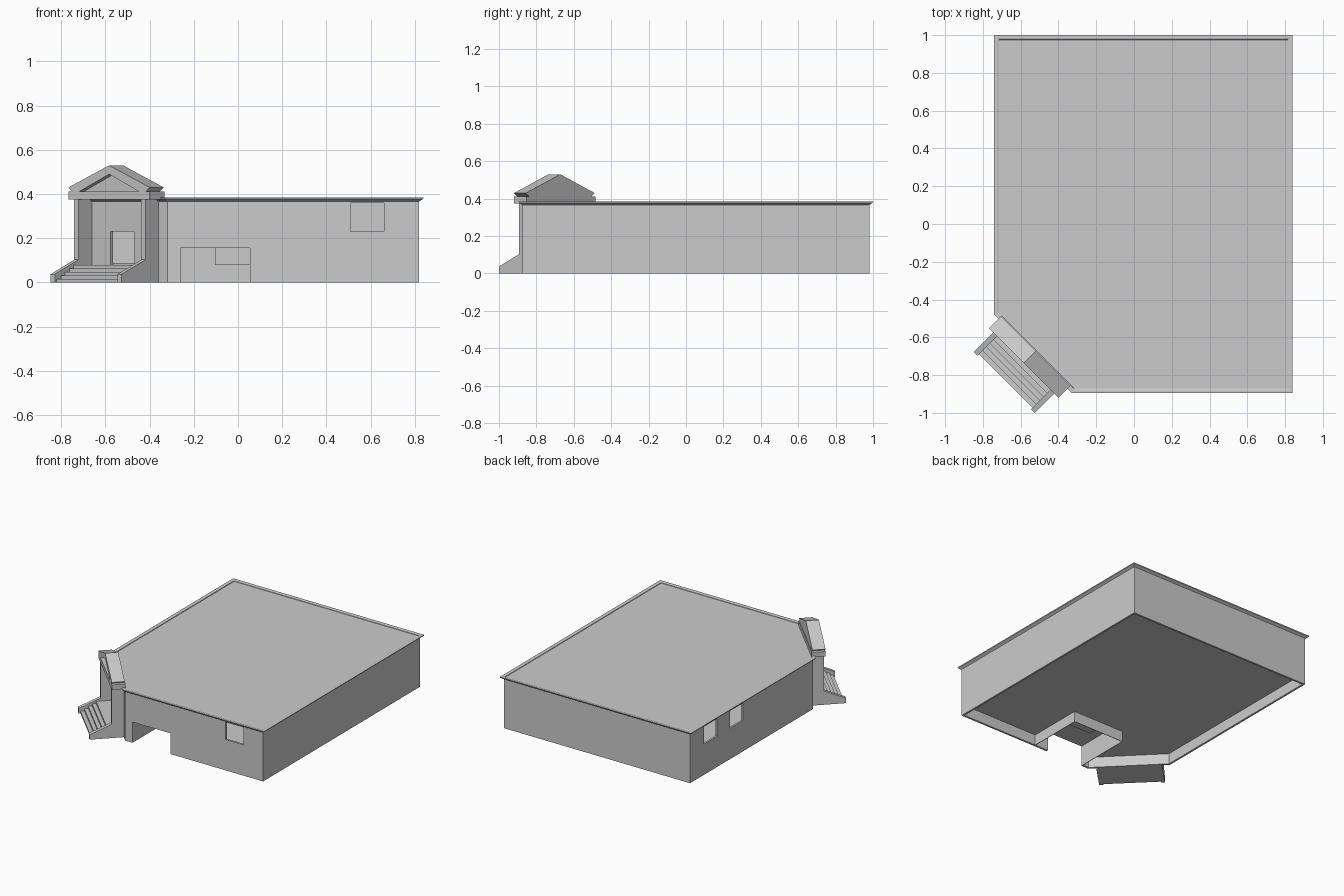
import bpy, bmesh
from mathutils import Vector, Matrix

if "Cube" in bpy.data.objects:
    bpy.data.objects.remove(bpy.data.objects["Cube"])

# building footprint (counter-clockwise, cut front-left corner)
FOOT = [(-.72, -.47), (-.32, -.875), (.82, -.875), (.82, .98), (-.72, .98)]

# entrance frame: u along the cut corner, v outward, z up
C = Vector((-.52, -.672, 0))
S = .7071
ENTRY = Matrix(((S, -S, 0, C.x), (-S, -S, 0, C.y), (0, 0, 1, 0), (0, 0, 0, 1)))


def finish(name, bm):
    bmesh.ops.recalc_face_normals(bm, faces=bm.faces[:])
    me = bpy.data.meshes.new(name)
    bm.to_mesh(me)
    bm.free()
    ob = bpy.data.objects.new(name, me)
    bpy.context.collection.objects.link(ob)
    return ob


def offset(d):
    """Footprint moved outward by d with mitred corners."""
    out, n = [], len(FOOT)
    for i in range(n):
        a, b, c = (Vector(FOOT[(i + k) % n]) for k in (-1, 0, 1))
        n1 = Vector(((b - a).y, -(b - a).x)).normalized()
        n2 = Vector(((c - b).y, -(c - b).x)).normalized()
        out.append(b + (n1 + n2) * d / (1 + n1.dot(n2)))
    return out


def ring(name, section):
    """Sweep a closed (offset, z) section around the footprint."""
    bm = bmesh.new()
    loops = [[bm.verts.new((p.x, p.y, z)) for p in offset(d)] for d, z in section]
    for i, lo in enumerate(loops):
        hi = loops[(i + 1) % len(loops)]
        for j in range(len(lo)):
            k = (j + 1) % len(lo)
            bm.faces.new((lo[j], lo[k], hi[k], hi[j]))
    return finish(name, bm)


def extrude(name, pts, vec, M=Matrix.Identity(4)):
    bm = bmesh.new()
    f = bm.faces.new([bm.verts.new(p) for p in pts])
    r = bmesh.ops.extrude_face_region(bm, geom=[f], use_keep_orig=True)
    vs = [g for g in r["geom"] if isinstance(g, bmesh.types.BMVert)]
    bmesh.ops.translate(bm, verts=vs, vec=vec)
    bmesh.ops.transform(bm, matrix=M, verts=bm.verts[:], space=Matrix.Identity(4))
    return finish(name, bm)


def box(name, x0, x1, y0, y1, z0, z1, M=Matrix.Identity(4)):
    return extrude(name, [(x0, y0, z0), (x1, y0, z0), (x1, y1, z0), (x0, y1, z0)],
                   (0, 0, z1 - z0), M)


# outer walls
walls = ring("walls", [(0, 0), (0, .372), (-.015, .372), (-.015, 0)])

# openings: front window, two side windows, passage, entrance door
cutters = [
    box("front_window_cut", .51, .66, -.92, -.84, .23, .36),
    box("side_window_cut_1", -.76, -.68, .66, .815, .23, .36),
    box("side_window_cut_2", -.76, -.68, .355, .51, .23, .36),
    box("passage_cut", -.26, .055, -.92, -.84, -.05, .155),
    box("door_cut", -.08, .07, -.04, .04, .08, .23, ENTRY),
]
bpy.context.view_layer.objects.active = walls
for c in cutters:
    c.hide_render = True
    m = walls.modifiers.new("opening", "BOOLEAN")
    m.object, m.operation, m.solver = c, "DIFFERENCE", "EXACT"
    bpy.ops.object.modifier_apply(modifier=m.name)
for c in cutters:
    bpy.data.objects.remove(c)

# roof and cornice
ring("cornice", [(0, .366), (.018, .378), (.02, .385), (.006, .385),
                 (-.004, .382), (-.006, .372)])
extrude("roof", [(p.x, p.y, .366) for p in offset(-.002)], (0, 0, .012))

# floor, notched for the passage
inner = [tuple(p) for p in offset(-.014)]
yf = inner[1][1]
notch = [(-.26, yf), (-.26, -.44), (.165, -.44), (.165, yf)]
extrude("floor", [(x, y, .08) for x, y in inner[:2] + notch + inner[2:]], (0, 0, .008))

# passage under the floor
box("passage_left_wall", -.264, -.26, -.862, -.44, 0, .159)
box("passage_right_wall", .165, .169, -.862, -.44, 0, .159)
box("passage_back_wall", -.264, .169, -.44, -.436, 0, .159)
box("passage_ceiling", -.26, .165, -.862, -.44, .155, .159)
box("passage_ledge", -.105, .165, -.6, -.44, .08, .155)

# entrance side piers and stair cheeks
for s, side in ((-1, "left"), (1, "right")):
    box(side + "_pier", s * .2, s * .228, -.01, .085, 0, .378, ENTRY)
    extrude(side + "_stair_cheek",
            [(s * .2, .08, 0), (s * .2, .237, 0), (s * .2, .237, .037), (s * .2, .08, .105)],
            (s * .028, 0, 0), ENTRY)

# stairs with landing
N = 5
steps = [(0, -.005, 0), (0, .225, 0)]
for i in range(N):
    v, z = .225 - i * .027, (i + 1) * .08 / N
    steps += [(0, v, z), (0, v - .027 if i < N - 1 else -.005, z)]
extrude("stairs", [(-.2, v, z) for _, v, z in steps], (.4, 0, 0), ENTRY)

# entablature and gable
box("entablature", -.26, .26, -.005, .09, .375, .412, ENTRY)
extrude("gable_panel", [(-.22, 0, .412), (.22, 0, .412), (0, 0, .51)], (0, .06, 0), ENTRY)
extrude("gable_roof",
        [(-.26, 0, .43), (0, 0, .53), (.26, 0, .43), (.235, 0, .412),
         (.19, 0, .412), (0, 0, .49), (-.19, 0, .412), (-.235, 0, .412)],
        (0, .09, 0), ENTRY)
